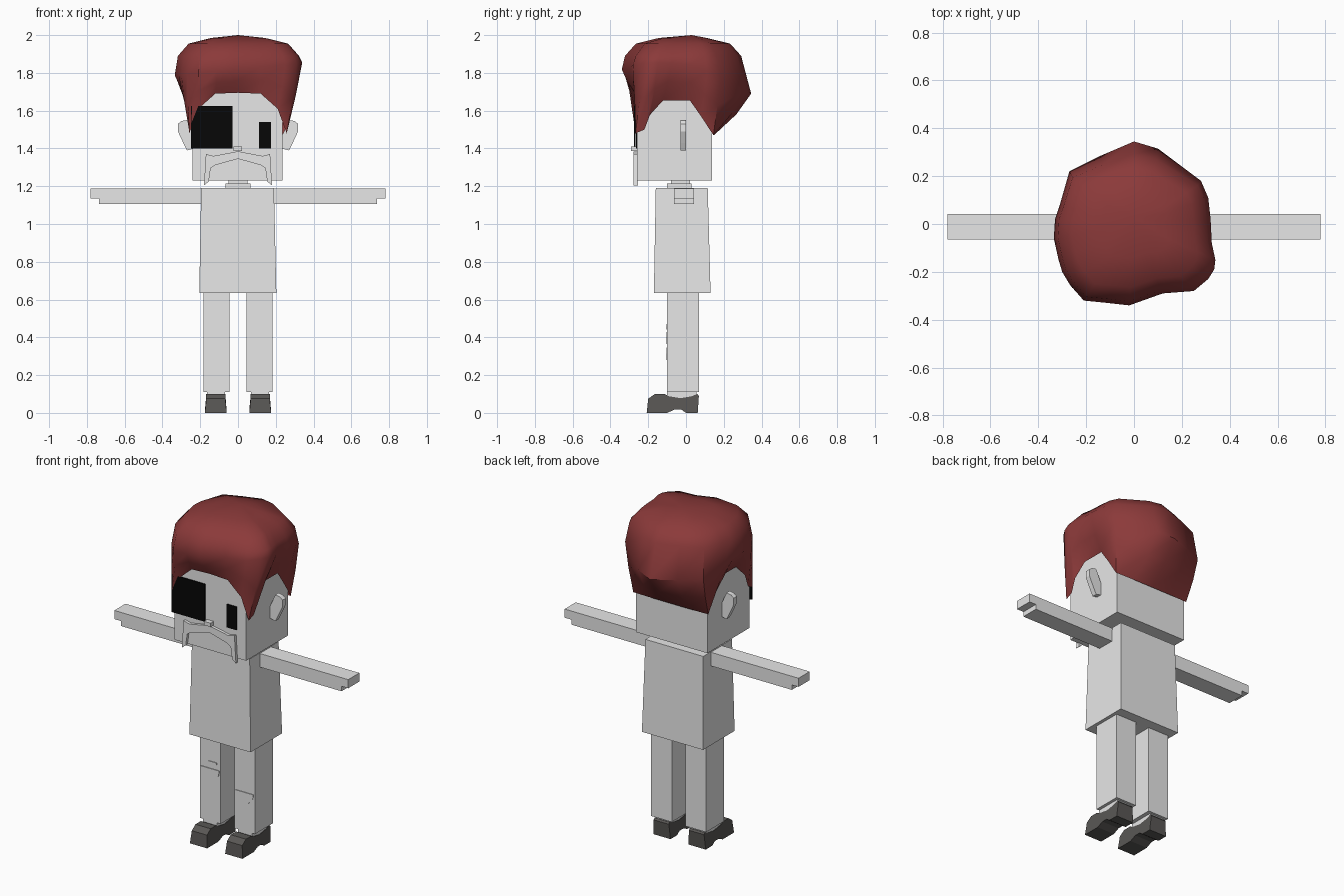
import bpy
import bmesh
import math
from mathutils import Vector

old = bpy.data.objects.get("Cube")
if old:
    bpy.data.objects.remove(old, do_unlink=True)


def make_material(name, red, green, blue):
    mat = bpy.data.materials.new(name)
    mat.use_nodes = True
    colour = (red, green, blue, 1)
    mat.diffuse_color = colour
    mat.node_tree.nodes["Principled BSDF"].inputs["Base Color"].default_value = colour
    return mat


PALE = make_material("pale grey", .8, .8, .8)
HAIR = make_material("dark red", .26, .042, .042)
SHOE = make_material("charcoal", .1, .095, .09)
BLACK = make_material("black", .002, .002, .002)


def finish(name, bm, material):
    bmesh.ops.recalc_face_normals(bm, faces=bm.faces[:])
    mesh = bpy.data.meshes.new(name)
    bm.to_mesh(mesh)
    bm.free()
    mesh.materials.append(material)
    obj = bpy.data.objects.new(name, mesh)
    bpy.context.collection.objects.link(obj)
    return obj


def box(name, xs, ys, zs, material=PALE, top_x=None, top_y=None):
    """Box from ranges; the top may have its own x and y ranges."""
    bm = bmesh.new()
    bmesh.ops.create_cube(bm, size=1)
    for v in bm.verts:
        upper = v.co.z > 0
        x_range = top_x if upper and top_x else xs
        y_range = top_y if upper and top_y else ys
        v.co = (x_range[v.co.x > 0], y_range[v.co.y > 0], zs[upper])
    return finish(name, bm, material)


def extrude(name, profile, axis, start, end, material=PALE):
    """Extrude a profile, drawn in (x, z) or (y, z), along the other level axis."""
    bm = bmesh.new()

    def place(depth):
        return [bm.verts.new((depth, a, b) if axis == "x" else (a, depth, b))
                for a, b in profile]

    near, far = place(start), place(end)
    bm.faces.new(near)
    bm.faces.new(far)
    count = len(profile)
    for i in range(count):
        j = (i + 1) % count
        bm.faces.new((near[i], near[j], far[j], far[i]))
    return finish(name, bm, material)


def flip(profile):
    return [(-a, b) for a, b in profile]


# Head, neck and torso
box("head", (-.24, .236), (-.26, .138), (1.23, 1.74))
box("neck", (-.05, .05), (-.08, .02), (1.18, 1.24))
box("collar", (-.066, .066), (-.1, .03), (1.18, 1.215))
box("torso", (-.205, .203), (-.17, .13), (.635, 1.19),
    top_x=(-.195, .19), top_y=(-.16, .115))

# Arms, ears, legs and shoes, on both sides
arm = [(.19, 1.105), (.735, 1.105), (.735, 1.135), (.78, 1.135), (.78, 1.187), (.19, 1.187)]
ear = [(.23, 1.4), (.27, 1.39), (.29, 1.43), (.318, 1.49), (.318, 1.53),
       (.3, 1.545), (.27, 1.55), (.23, 1.46)]
shoe = [(-.208, 0), (-.1, 0), (-.06, .018), (-.025, .018), (0, 0), (.062, 0), (.068, .09),
        (.06, .1), (.03, .088), (-.03, .078), (-.09, .088), (-.115, .1), (-.165, .1), (-.2, .075)]
for side, label in ((1, "left"), (-1, "right")):
    mirror = flip if side < 0 else list
    extrude(label + "_arm", mirror(arm), "y", -.064, .042)
    extrude(label + "_ear", mirror(ear), "y", -.03, 0)
    leg_x = sorted((side * .046, side * .183))
    box(label + "_leg", leg_x, (-.1, .07), (.11, .65))
    ankle_x = sorted((side * .07, side * .165))
    box(label + "_ankle", ankle_x, (-.1, .055), (.07, .115))
    foot = extrude(label + "_shoe", shoe, "x", side * .06, side * .175, SHOE)
    # Narrow the upper of the shoe
    for v in foot.data.vertices:
        if v.co.z > .05:
            v.co.x += (side * .1175 - v.co.x) * .12

# Face: one large eye cover, one small eye, nose and drooping moustache
box("eye_cover", (-.25, -.03), (-.275, -.267), (1.4, 1.625), BLACK)
box("small_eye", (.11, .175), (-.266, -.257), (1.4, 1.54), BLACK)
box("nose", (-.024, .02), (-.29, -.255), (1.387, 1.41))
half = [(.13, 1.36), (.17, 1.37), (.18, 1.205), (.155, 1.225), (.145, 1.295), (.12, 1.312)]
moustache = [(0, 1.385)] + half + [(0, 1.345)] + flip(half[::-1])
extrude("moustache", moustache, "y", -.277, -.255)

# Torn patches on the trouser knees
patch = [(-.062, .03), (.062, .03), (.058, 0), (.03, -.03), (-.02, -.034), (-.052, -.012)]
for name, x, z, size in (("right_knee_patch", -.115, .398, 1),
                         ("left_knee_patch", .112, .315, 1),
                         ("small_thigh_patch", -.097, .458, .45)):
    extrude(name, [(x + a * size, z + b * size) for a, b in patch], "y", -.104, -.098)

# Hair: a hairline running round the head, front to back, lofted up to the crown
hairline = [(0, -.27, 1.695), (.12, -.27, 1.69), (.21, -.27, 1.61), (.258, -.267, 1.48),
            (.26, -.22, 1.5), (.26, -.19, 1.58), (.25, -.12, 1.655), (.25, .02, 1.655),
            (.25, .08, 1.57), (.25, .145, 1.47), (.12, .148, 1.47), (0, .148, 1.47)]
left_edge = [(-.02, -.34), (.12, -.29), (.25, -.28), (.31, -.23), (.335, -.19), (.34, -.15),
             (.325, -.08), (.32, .02), (.31, .11), (.28, .18), (.1, .315), (0, .345)]
right_edge = [(-.11, -.33), (-.21, -.32), (-.27, -.25), (-.3, -.2), (-.315, -.15),
              (-.335, -.06), (-.33, .02), (-.31, .08), (-.27, .22), (-.14, .285)]
low = [Vector(p) for p in hairline]
low += [Vector((-p.x, p.y, p.z)) for p in low[-2:0:-1]]
wide = [Vector((x, y, 1.82 + .1 * x - .13 * max(0, y) / .345))
        for x, y in left_edge + right_edge[::-1]]


def middle(a, b):
    p = a.lerp(b, .5)
    p.xy = a.xy.lerp(b.xy, .6)
    return p


def shrink(p, scale, z):
    back = max(0, p.y) * .3
    return Vector((p.x * scale, p.y * (scale - back), z))


rings = [low, [middle(a, b) for a, b in zip(low, wide)], wide]
for scale, height in ((.95, 1.89), (.78, 1.955), (.42, 1.985)):
    rings.append([shrink(p, scale, height) for p in wide])

bm = bmesh.new()
loops = [[bm.verts.new(p) for p in ring] for ring in rings]
crown = bm.verts.new((0, .03, 2))
count = len(low)
for i in range(count):
    j = (i + 1) % count
    for under, over in zip(loops, loops[1:]):
        bm.faces.new((under[i], under[j], over[j], over[i]))
    bm.faces.new((loops[-1][i], loops[-1][j], crown))
hair = finish("hair", bm, HAIR)
bpy.ops.object.select_all(action="DESELECT")
hair.select_set(True)
bpy.context.view_layer.objects.active = hair
bpy.ops.object.shade_smooth_by_angle(angle=math.radians(40))
